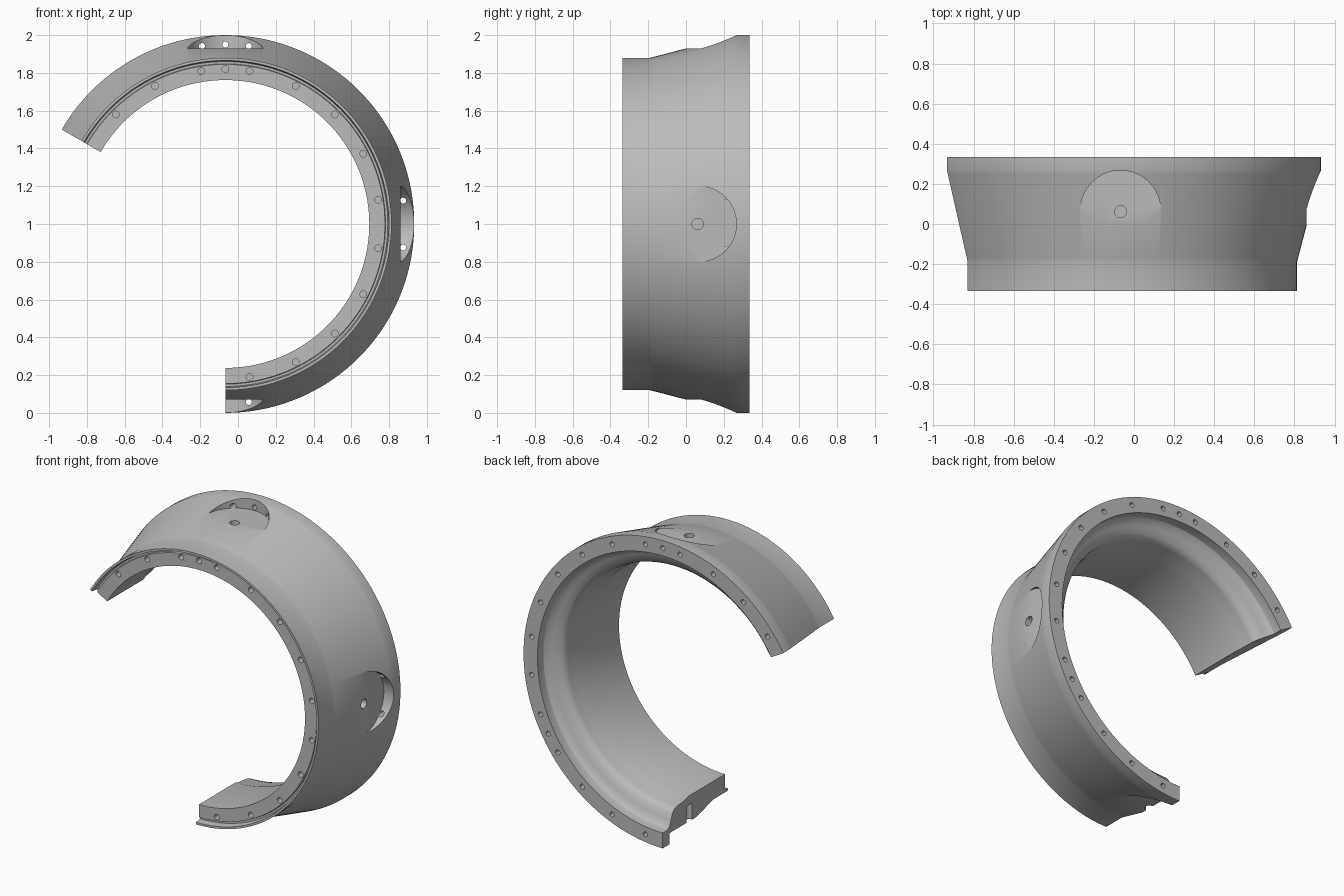
import bpy, bmesh
from math import radians, cos, sin
from mathutils import Matrix, Vector

cube = bpy.data.objects.get("Cube")
if cube:
    bpy.data.objects.remove(cube, do_unlink=True)

CENTRE = Vector((-0.067, 0, 1))
START, END, STEPS = -90, 150, 96

metal = bpy.data.materials.new("light grey metal")
metal.use_nodes = True
grey = (0.5, 0.5, 0.5, 1)
metal.diffuse_color = grey
metal.node_tree.nodes["Principled BSDF"].inputs["Base Color"].default_value = grey


def radial(angle):
    a = radians(angle)
    return Vector((cos(a), 0, sin(a)))


def make_object(name, bm):
    bmesh.ops.recalc_face_normals(bm, faces=bm.faces)
    mesh = bpy.data.meshes.new(name)
    bm.to_mesh(mesh)
    bm.free()
    mesh.materials.append(metal)
    obj = bpy.data.objects.new(name, mesh)
    bpy.context.collection.objects.link(obj)
    return obj


def add_rod(bm, start, end, radius, segments):
    axis = end - start
    turn = axis.to_track_quat('Z', 'Y').to_matrix().to_4x4()
    bmesh.ops.create_cone(bm, cap_ends=True, segments=segments, radius1=radius,
                          radius2=radius, depth=axis.length,
                          matrix=Matrix.Translation((start + end) / 2) @ turn)


def cut(target, name, bm):
    cutter = make_object(name, bm)
    cutter.hide_render = True
    mod = target.modifiers.new(name, 'BOOLEAN')
    mod.operation = 'DIFFERENCE'
    mod.solver = 'EXACT'
    mod.object = cutter
    bpy.context.view_layer.objects.active = target
    bpy.ops.object.modifier_apply(modifier=name)
    bpy.data.objects.remove(cutter, do_unlink=True)


# Ring cross-section as (depth, radius): outer wall, front lip, bore, rear flange
profile = [(0.335, 1.0), (0.27, 1.0), (0.25, 0.995), (-0.17, 0.885), (-0.19, 0.88),
           (-0.335, 0.88), (-0.335, 0.866), (-0.292, 0.86), (-0.292, 0.848),
           (-0.305, 0.845), (-0.305, 0.762), (0.07, 0.762), (0.1, 0.772), (0.19, 0.782),
           (0.215, 0.79), (0.235, 0.81), (0.25, 0.85), (0.262, 0.88),
           (0.28, 0.896), (0.30, 0.9), (0.335, 0.9)]

# Open ring swept through part of a turn
bm = bmesh.new()
rows = []
for i in range(STEPS + 1):
    out = radial(START + (END - START) * i / STEPS)
    rows.append([bm.verts.new(CENTRE + out * r + Vector((0, y, 0))) for y, r in profile])
count = len(profile)
for a, b in zip(rows, rows[1:]):
    for j in range(count):
        k = (j + 1) % count
        bm.faces.new((a[j], a[k], b[k], b[j]))
bm.faces.new(rows[0])
bm.faces.new(rows[-1])
ring = make_object("open_ring", bm)

# Round flat-bottomed pockets in the outer wall
pocket_angles = (-90, 0, 90)
bm = bmesh.new()
for angle in pocket_angles:
    mid = CENTRE + Vector((0, 0.067, 0))
    add_rod(bm, mid + radial(angle) * 0.928, mid + radial(angle) * 1.1, 0.2, 64)
cut(ring, "pocket_cutter", bm)

# Blind hole in each pocket floor
bm = bmesh.new()
for angle in pocket_angles:
    mid = CENTRE + Vector((0, 0.062, 0))
    add_rod(bm, mid + radial(angle) * 0.82, mid + radial(angle) * 0.96, 0.03, 24)
cut(ring, "pocket_hole_cutter", bm)

# Bolt holes in the front face and the rear flange
bm = bmesh.new()
for angle in [90] + list(range(-81, 136, 18)):
    p = CENTRE + radial(angle) * 0.82
    add_rod(bm, p + Vector((0, -0.4, 0)), p + Vector((0, -0.22, 0)), 0.018, 16)
for angle in [-30, 90] + [-82.5 + 15 * i for i in range(16)]:
    p = CENTRE + radial(angle) * 0.95
    add_rod(bm, p + Vector((0, 0.2, 0)), p + Vector((0, 0.4, 0)), 0.016, 16)
cut(ring, "bolt_hole_cutter", bm)

bpy.ops.object.select_all(action='DESELECT')
ring.select_set(True)
bpy.context.view_layer.objects.active = ring
bpy.ops.object.shade_smooth_by_angle(angle=radians(28))
